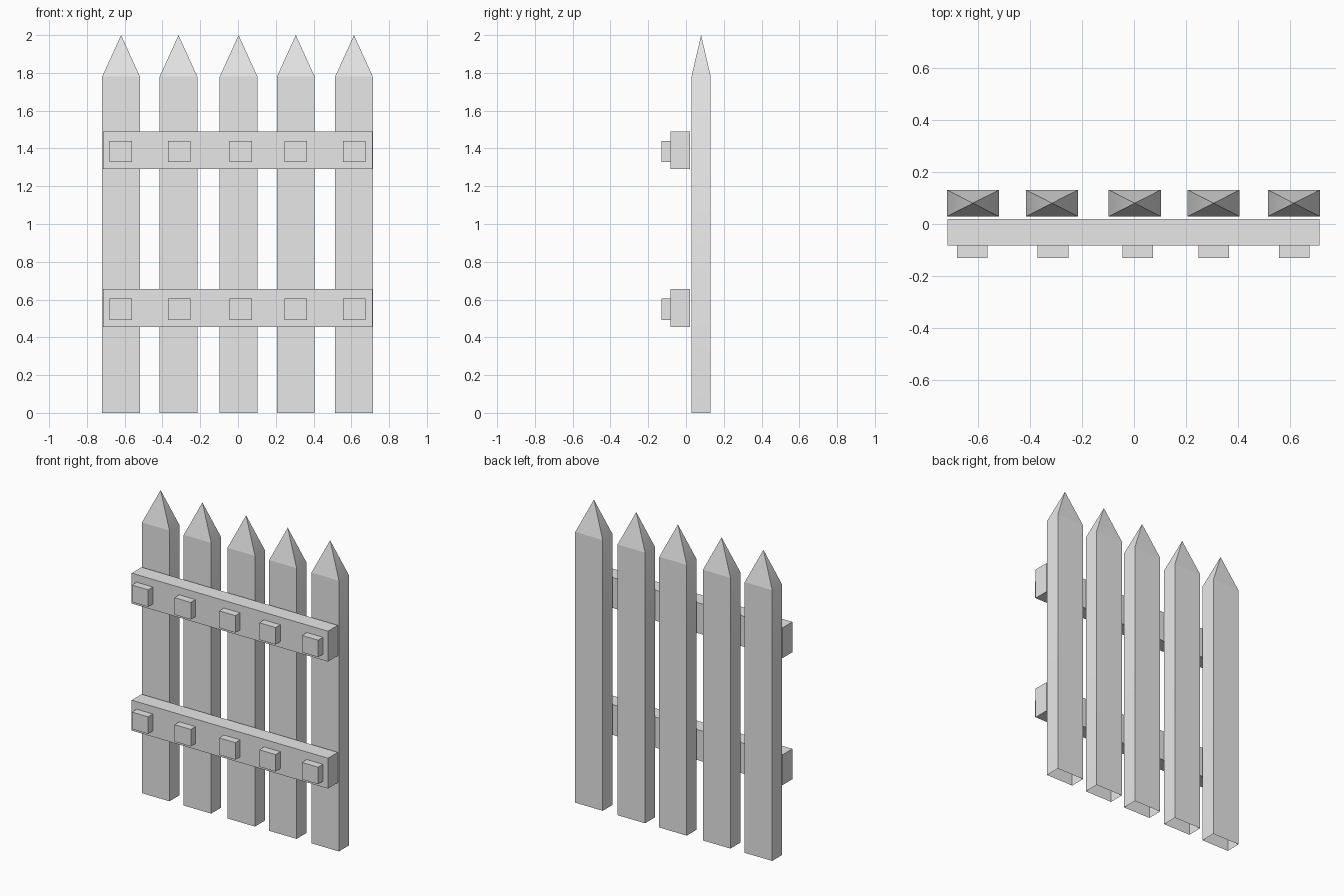
import bpy
import bmesh
from mathutils import Matrix, Vector

cube = bpy.data.objects.get("Cube")
if cube:
    bpy.data.objects.remove(cube, do_unlink=True)

COLOUR = (0.8, 0.8, 0.8, 1)
grey = bpy.data.materials.new("light_grey")
grey.use_nodes = True
grey.diffuse_color = COLOUR
grey.node_tree.nodes["Principled BSDF"].inputs["Base Color"].default_value = COLOUR


def finish(name, bm):
    mesh = bpy.data.meshes.new(name)
    bm.to_mesh(mesh)
    bm.free()
    mesh.materials.append(grey)
    obj = bpy.data.objects.new(name, mesh)
    bpy.context.collection.objects.link(obj)
    return obj


def box_mesh(centre, size):
    bm = bmesh.new()
    bmesh.ops.create_cube(bm, size=1, matrix=Matrix.Translation(centre) @ Matrix.Diagonal((*size, 1)))
    return bm


def picket(name, x):
    """Flat board with a pyramid point and an open base."""
    shoulder, tip, y = 1.78, 2.0, 0.08
    bm = box_mesh((x, y, shoulder / 2), (0.2, 0.102, shoulder))
    bm.faces.ensure_lookup_table()
    top = max(bm.faces, key=lambda f: f.calc_center_median().z)
    base = min(bm.faces, key=lambda f: f.calc_center_median().z)
    bmesh.ops.delete(bm, geom=[base], context='FACES_ONLY')
    poked = bmesh.ops.poke(bm, faces=[top])
    poked["verts"][0].co = Vector((x, y, tip))
    bm.normal_update()
    # the narrow sides blend softly into the point
    for face in bm.faces:
        face.smooth = abs(face.normal.x) > 0.5
    return finish(name, bm)


# Upright boards
for i, x in enumerate((-0.619, -0.315, 0.003, 0.306, 0.614)):
    picket(f"picket_{i + 1}", x)

# Cross rails with square pegs
for level, z in (("lower", 0.555), ("upper", 1.39)):
    finish(f"{level}_rail", box_mesh((-0.002, -0.031, z), (1.428, 0.102, 0.2)))
    for i, x in enumerate((-0.621, -0.311, 0.014, 0.306, 0.616)):
        finish(f"{level}_peg_{i + 1}", box_mesh((x, -0.106, z - 0.006), (0.118, 0.05, 0.112)))
